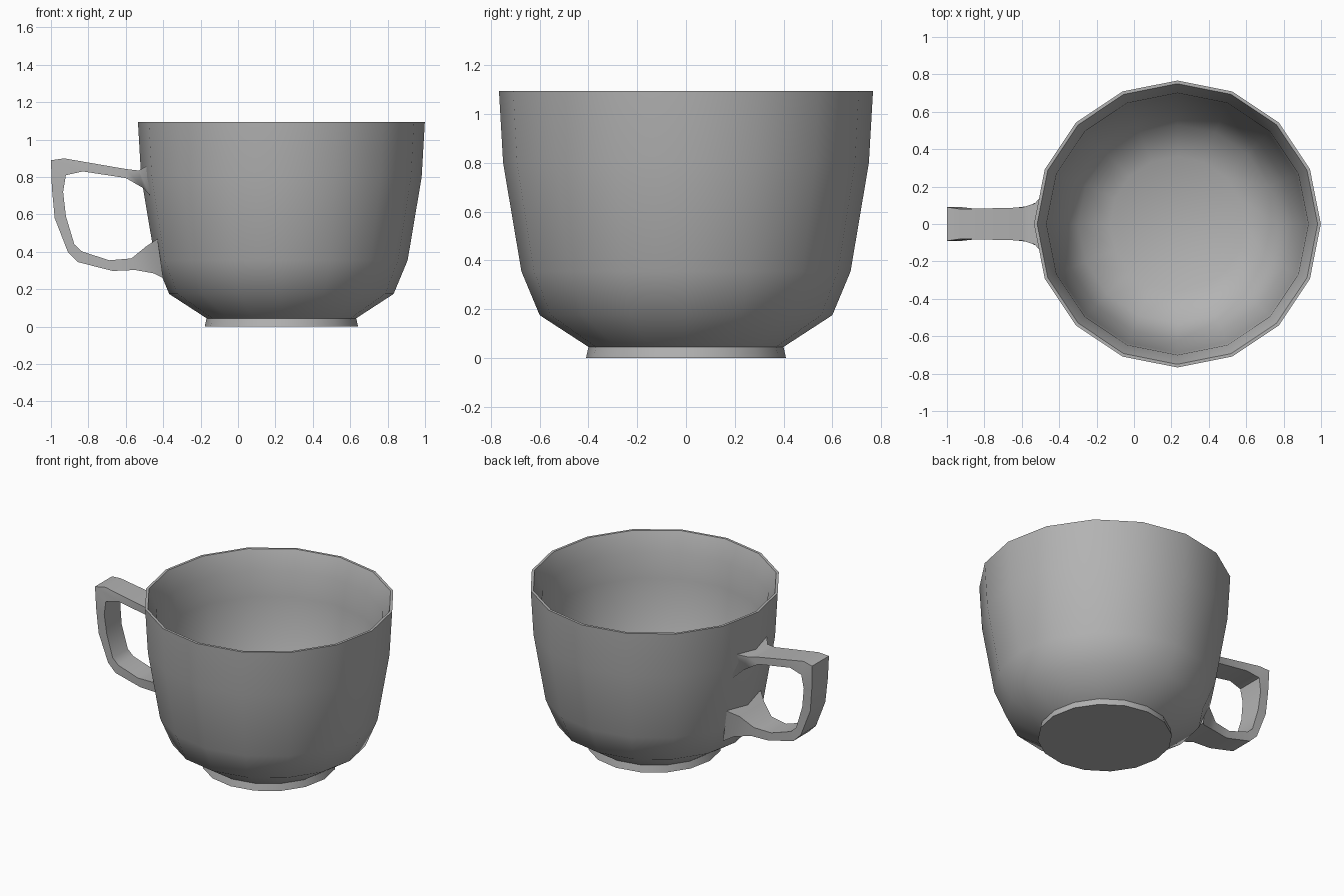
import bpy, bmesh, math
from mathutils import Vector

default = bpy.data.objects.get("Cube")
if default:
    bpy.data.objects.remove(default, do_unlink=True)

GREY = (0.45, 0.45, 0.45, 1)
ceramic = bpy.data.materials.new("grey ceramic")
ceramic.use_nodes = True
ceramic.diffuse_color = GREY
ceramic.node_tree.nodes["Principled BSDF"].inputs["Base Color"].default_value = GREY


def loft(name, rings):
    """Bridge equal-sized rings of points, cap both ends, smooth soft edges."""
    bm = bmesh.new()
    loops = [[bm.verts.new(p) for p in ring] for ring in rings]
    count = len(loops[0])
    for a, b in zip(loops, loops[1:]):
        for i in range(count):
            j = (i + 1) % count
            bm.faces.new((a[i], a[j], b[j], b[i]))
    bm.faces.new(loops[0])
    bm.faces.new(loops[-1])
    bmesh.ops.recalc_face_normals(bm, faces=bm.faces)
    mesh = bpy.data.meshes.new(name)
    bm.to_mesh(mesh)
    bm.free()
    mesh.materials.append(ceramic)
    obj = bpy.data.objects.new(name, mesh)
    bpy.context.collection.objects.link(obj)
    bpy.ops.object.select_all(action='DESELECT')
    obj.select_set(True)
    bpy.context.view_layer.objects.active = obj
    bpy.ops.object.shade_smooth_by_angle(angle=math.radians(50))
    return obj


# Cup: sixteen-sided bowl, outside from the foot up, then inside down to the floor
SIDES = 16
CENTRE = Vector((0.232, 0, 0))
profile = [
    (0.41, 0), (0.40, 0.045), (0.60, 0.175), (0.675, 0.355), (0.75, 0.80), (0.767, 1.095),
    (0.75, 1.095), (0.70, 0.97), (0.69, 0.80), (0.62, 0.37), (0.53, 0.22), (0.36, 0.13),
]


def circle(radius, z):
    step = 2 * math.pi / SIDES
    return [CENTRE + Vector((radius * math.cos(i * step), radius * math.sin(i * step), z))
            for i in range(SIDES)]


loft("cup_bowl", [circle(r, z) for r, z in profile])

# Handle: rectangular sections as outer point, inner point and half width,
# flaring into the wall at both roots
sections = [
    ((-0.47, 0.87), (-0.47, 0.70), 0.18),
    ((-0.53, 0.835), (-0.505, 0.74), 0.11),
    ((-0.60, 0.843), (-0.60, 0.795), 0.088),
    ((-0.93, 0.90), (-0.83, 0.83), 0.08),
    ((-1.0, 0.89), (-0.92, 0.81), 0.09),
    ((-0.995, 0.74), (-0.935, 0.72), 0.085),
    ((-0.98, 0.58), (-0.92, 0.59), 0.08),
    ((-0.91, 0.40), (-0.875, 0.44), 0.08),
    ((-0.855, 0.345), (-0.835, 0.403), 0.08),
    ((-0.67, 0.298), (-0.69, 0.355), 0.08),
    ((-0.55, 0.303), (-0.57, 0.365), 0.095),
    ((-0.45, 0.285), (-0.49, 0.43), 0.13),
    ((-0.40, 0.26), (-0.43, 0.47), 0.18),
]


def section(outer, inner, half):
    return [(outer[0], -half, outer[1]), (outer[0], half, outer[1]),
            (inner[0], half, inner[1]), (inner[0], -half, inner[1])]


loft("cup_handle", [section(*s) for s in sections])
